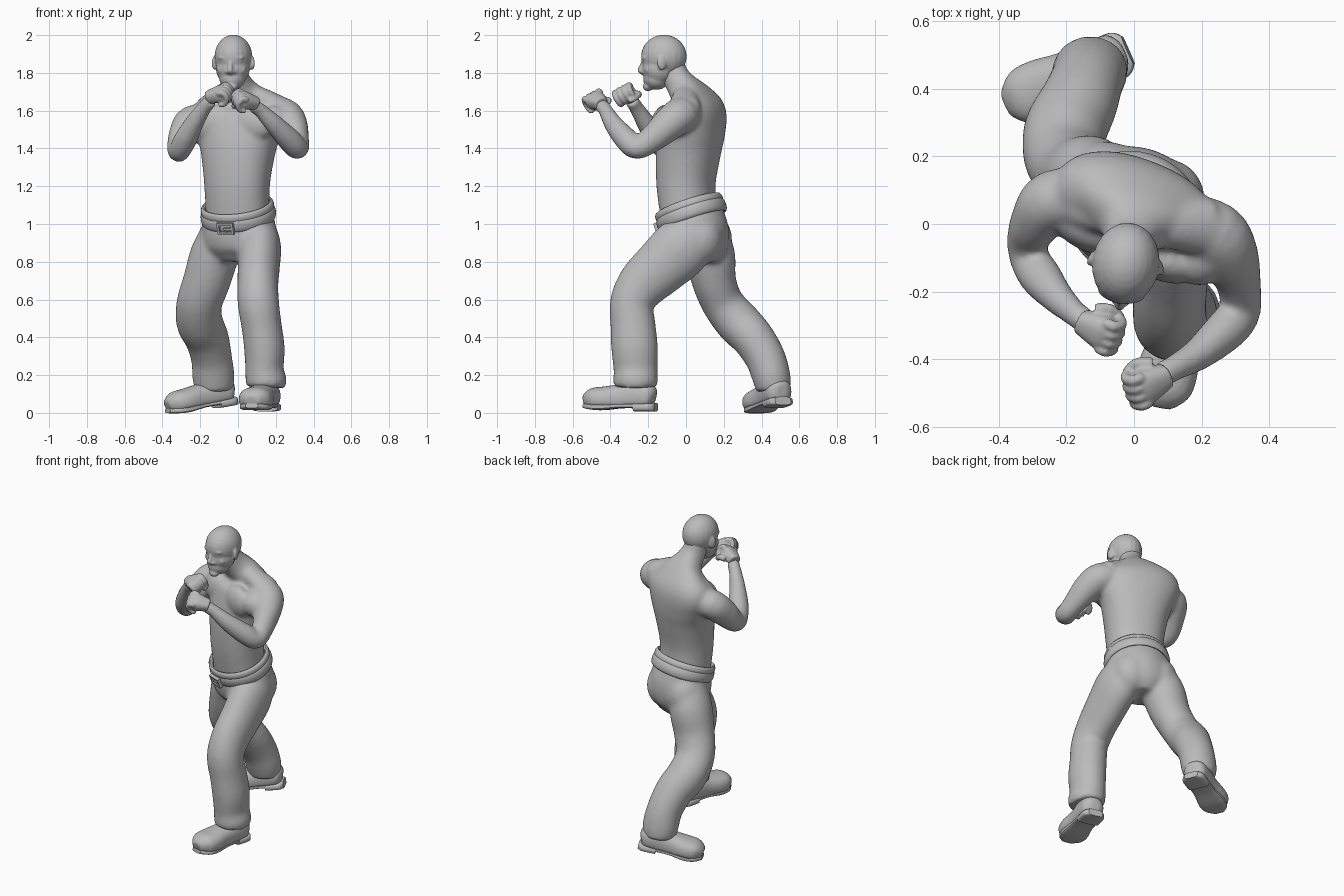
import bpy, bmesh, math
from mathutils import Vector, Matrix

cube = bpy.data.objects.get("Cube")
if cube:
    bpy.data.objects.remove(cube)

grey = bpy.data.materials.new("plain grey")
grey.use_nodes = True
grey.diffuse_color = (0.5, 0.5, 0.5, 1)
grey.node_tree.nodes["Principled BSDF"].inputs["Base Color"].default_value = (0.5, 0.5, 0.5, 1)


def turned(degrees):
    return Matrix.Rotation(math.radians(degrees), 4, 'Z')


def blend(rows, steps):
    """Catmull-Rom interpolation of section rows (x, y, z, half width, half depth)."""
    rows = [Vector(r) for r in rows]
    out = []
    for i in range(len(rows) - 1):
        a, b, c, d = rows[max(i - 1, 0)], rows[i], rows[i + 1], rows[min(i + 2, len(rows) - 1)]
        for s in range(steps):
            t = s / steps
            out.append(b + (c - a) * t / 2 + (a - b * 2.5 + c * 2 - d / 2) * t * t
                       + (b * 1.5 - a / 2 - c * 1.5 + d / 2) * t ** 3)
    return out + [rows[-1]]


def loft(bm, rows, side=(1, 0, 0), sides=24, steps=4, power=1.0):
    """Skin elliptical rings along a path and cap both ends."""
    rows = blend(rows, steps)
    points = [Vector(r[:3]) for r in rows]
    rings = []
    for i, row in enumerate(rows):
        tangent = (points[min(i + 1, len(rows) - 1)] - points[max(i - 1, 0)]).normalized()
        u = Vector(side)
        u = (u - tangent * u.dot(tangent)).normalized()
        v = tangent.cross(u)
        ring = []
        for k in range(sides):
            c, s = math.cos(math.tau * k / sides), math.sin(math.tau * k / sides)
            c, s = (math.copysign(abs(q) ** power, q) for q in (c, s))
            ring.append(bm.verts.new(points[i] + u * c * row[3] + v * s * row[4]))
        rings.append(ring)
    for low, high in zip(rings, rings[1:]):
        for k in range(sides):
            n = (k + 1) % sides
            bm.faces.new((low[k], low[n], high[n], high[k]))
    bm.faces.new(rings[0][::-1])
    bm.faces.new(rings[-1])
    return [v for ring in rings for v in ring]


def blob(bm, centre, radii, yaw=0):
    bmesh.ops.create_uvsphere(bm, u_segments=20, v_segments=14, radius=1,
                              matrix=Matrix.Translation(centre) @ turned(yaw) @ Matrix.Diagonal((*radii, 1)))


def finish(name, bm, voxel=0, smooth=0):
    bmesh.ops.recalc_face_normals(bm, faces=bm.faces)
    for f in bm.faces:
        f.smooth = True
    mesh = bpy.data.meshes.new(name)
    bm.to_mesh(mesh)
    bm.free()
    mesh.materials.append(grey)
    ob = bpy.data.objects.new(name, mesh)
    bpy.context.collection.objects.link(ob)
    if voxel:  # fuse overlapping volumes into one skin
        m = ob.modifiers.new("fuse", 'REMESH')
        m.mode, m.voxel_size, m.use_smooth_shade = 'VOXEL', voxel, True
        m = ob.modifiers.new("soften", 'SMOOTH')
        m.factor, m.iterations = 0.5, smooth
    else:
        bpy.context.view_layer.objects.active = ob
        ob.select_set(True)
        bpy.ops.object.shade_smooth_by_angle(angle=math.radians(40))
        ob.select_set(False)


TWIST = -22
across = turned(TWIST) @ Vector((1, 0, 0))

# Torso and neck
bm = bmesh.new()
loft(bm, [(0, 0.02, 1.0, .17, .14), (-.005, 0, 1.2, .174, .149), (0, .012, 1.38, .2, .163),
          (.005, .03, 1.5, .235, .162), (.005, .042, 1.6, .255, .145),
          (.005, .025, 1.67, .185, .1), (-.005, -.02, 1.73, .095, .08),
          (-.02, -.06, 1.79, .07, .072), (-.03, -.08, 1.86, .065, .07)], across, 32, power=.9)
for s in (-1, 1):  # chest muscles
    blob(bm, turned(TWIST) @ Vector((s * .11, -.07, 1.535)), (.12, .06, .1), TWIST)
blob(bm, (.2, -.09, 1.545), (.085, .095, .085), TWIST)

# Neck-to-shoulder slopes
for rows in ([(0, -.01, 1.71, .05, .05), (.11, -.005, 1.668, .06, .07), (.22, -.01, 1.612, .066, .09)],
             [(-.02, .01, 1.7, .05, .05), (-.11, .045, 1.638, .056, .07), (-.2, .08, 1.575, .062, .08)]):
    loft(bm, rows, (0, 0, 1))

# Arms from shoulder to wrist
arms = {
    "left": [(.13, .01, 1.58, .08, .085), (.235, -.03, 1.575, .096, .1), (.283, -.1, 1.52, .088, .088),
             (.31, -.18, 1.45, .072, .066), (.313, -.26, 1.402, .06, .062), (.27, -.315, 1.447, .063, .063),
             (.19, -.385, 1.53, .052, .049), (.12, -.425, 1.6, .039, .039), (.075, -.45, 1.63, .038, .04)],
    "right": [(-.13, .08, 1.55, .08, .085), (-.24, .07, 1.54, .09, .09), (-.288, .01, 1.475, .084, .077),
              (-.313, -.045, 1.41, .068, .063), (-.31, -.1, 1.388, .058, .059), (-.277, -.155, 1.45, .06, .063),
              (-.228, -.215, 1.54, .05, .05), (-.175, -.265, 1.62, .039, .039), (-.14, -.29, 1.655, .038, .04)]}
for rows in arms.values():
    loft(bm, rows, (0, 0, 1), 20)
finish("bare_upper_body", bm, .011, 12)

# Fists with curled fingers, rolled so the thumb side is higher
fists = {"left": ((.035, -.475, 1.65), (-.85, -.4, .2), -1),
         "right": ((-.095, -.315, 1.683), (.85, -.4, .2), 1)}
for which, (centre, forward, hand) in fists.items():
    f = Vector(forward).normalized()
    row = f.cross(Vector((0, 0, 1))).normalized()
    row = Matrix.Rotation(math.radians(28 * hand), 3, f) @ row
    up = row.cross(f)
    place = Matrix.Translation(centre) @ Matrix((row, f, up)).transposed().to_4x4()
    bm = bmesh.new()
    loft(bm, [(0, -.07, 0, .036, .036), (0, -.035, .005, .046, .038),
              (0, .005, .006, .055, .043), (0, .03, .004, .05, .036)], power=.8)
    for k in range(4):
        x = (k - 1.5) * .029
        reach = .042 - .004 * abs(k - 1.5)
        loft(bm, [(x, .01, .025, .016, .018), (x, reach, .028, .0165, .017), (x, reach + .014, -.005, .016, .016),
                  (x, reach - .008, -.037, .015, .015), (x, -.005, -.036, .014, .012)], sides=10, steps=3)
    t = -hand
    loft(bm, [(t * .045, -.04, -.012, .022, .022), (t * .06, -.005, -.028, .018, .018),
              (t * .04, .025, -.05, .016, .016), (t * .012, .038, -.052, .013, .013)], (0, 0, 1), 10, 3)
    bm.transform(place)
    finish(which + "_fist", bm, .006, 2)

# Head with jaw, brow, nose, lips and ears
bm = bmesh.new()
blob(bm, (0, .005, .015), (.1, .122, .115))
blob(bm, (0, -.02, -.05), (.09, .09, .09))
blob(bm, (0, -.035, -.1), (.07, .07, .062))
blob(bm, (0, -.08, -.145), (.034, .027, .024))
loft(bm, [(0, -.1, -.005, .012, .012), (0, -.113, -.035, .012, .013),
          (0, -.121, -.06, .016, .015), (0, -.102, -.072, .016, .012)], sides=12)
for s in (-1, 1):
    blob(bm, (s * .036, -.091, .008), (.036, .018, .012), s * 14)
    blob(bm, (s * .034, -.09, -.02), (.018, .012, .009), s * 14)
    blob(bm, (s * .019, -.104, -.066), (.012, .014, .011))
    blob(bm, (s * .05, -.066, -.055), (.028, .025, .024))
    blob(bm, (s * .1, .008, -.02), (.012, .026, .038), s * 22)
for z, size in ((-.1, .032), (-.115, .028)):
    blob(bm, (0, -.09, z), (size, .016, .0085))
bm.transform(Matrix.Translation((-.025, -.122, 1.872)) @ turned(-8))
finish("head", bm, .0065, 4)

# Trousers: hips, seat and legs
bm = bmesh.new()
loft(bm, [(0, .06, .8, .1, .11), (0, .06, .87, .185, .165), (.005, .045, .96, .199, .18),
          (0, .035, 1.03, .192, .168), (0, .02, 1.08, .178, .15)], across, 32)
for x, y in ((-.08, .125), (.09, .075)):
    blob(bm, (x, y, .92), (.12, .12, .14), TWIST)
legs = {
    "left": [(.1, .05, .97, .1, .12), (.112, -.02, .88, .116, .16), (.11, -.13, .775, .112, .15),
             (.105, -.23, .68, .109, .135), (.108, -.287, .58, .11, .117), (.125, -.28, .46, .107, .12),
             (.14, -.272, .34, .108, .124), (.14, -.267, .23, .102, .117), (.148, -.267, .17, .11, .119),
             (.148, -.267, .135, .102, .114)],
    "right": [(-.09, .08, .97, .1, .12), (-.125, .125, .84, .128, .135), (-.165, .148, .7, .126, .118),
              (-.205, .195, .58, .121, .112), (-.203, .275, .48, .124, .12), (-.165, .355, .395, .117, .113),
              (-.14, .42, .29, .109, .107), (-.13, .452, .19, .112, .102), (-.128, .464, .12, .102, .092)]}
for rows in legs.values():
    loft(bm, rows, sides=24)
finish("trousers", bm, .012, 14)

# Belt and buckle on a plane that dips to the front
belt_place = (Matrix.Translation((0, .025, 1.06)) @ turned(TWIST)
              @ Matrix.Rotation(math.radians(20), 4, 'X'))


def hoop(name, width, depth, drop, thick, tall):
    bm = bmesh.new()
    rings = []
    count, corners = 48, 12
    for i in range(count):
        a = math.tau * i / count
        out = Vector((math.cos(a), math.sin(a), 0))
        rings.append([bm.verts.new(Vector((out.x * width, out.y * depth, drop)) + out * thick * math.cos(b)
                                   + Vector((0, 0, tall * math.sin(b))))
                      for b in (math.tau * k / corners for k in range(corners))])
    for i in range(count):
        p, q = rings[i], rings[(i + 1) % count]
        for k in range(corners):
            n = (k + 1) % corners
            bm.faces.new((p[k], q[k], q[n], p[n]))
    bm.transform(belt_place)
    finish(name, bm)


hoop("waistband", .183, .172, .026, .014, .026)
hoop("belt", .188, .177, -.014, .014, .036)
bm = bmesh.new()
for x, z, w, h in ((0, .026, .09, .012), (0, -.026, .09, .012), (-.04, 0, .012, .06), (.04, 0, .012, .06), (.015, 0, .05, .01)):
    bmesh.ops.create_cube(bm, size=1, matrix=Matrix.Translation((x, -.193, z - .02))
                          @ Matrix.Diagonal((w, .022, h, 1)))
bm.transform(belt_place)
finish("belt_buckle", bm)

# Shoes: rounded upper over a flat sole with a heel block
shoes = {"left": ((.153, -.217, .02), -14, 0), "right": ((-.07, .49, .045), -66, 9)}
for which, (heel, yaw, pitch) in shoes.items():
    place = (Matrix.Translation(heel) @ turned(yaw) @ Matrix.Rotation(math.radians(pitch), 4, 'X'))
    bm = bmesh.new()
    verts = loft(bm, [(0, .055, .06, .03, .04), (0, .03, .065, .067, .065), (0, -.04, .07, .075, .082),
                      (0, -.13, .06, .077, .073), (0, -.22, .052, .09, .068), (0, -.285, .05, .082, .061),
                      (0, -.33, .04, .04, .033)], power=.85)
    verts += loft(bm, [(0, -.03, .08, .068, .07), (0, -.04, .15, .065, .065)])
    for v in verts:
        v.co.z = max(v.co.z, .018)
    bm.transform(place)
    finish(which + "_shoe", bm, .01, 3)
    bm = bmesh.new()
    for rows in ([(0, .06, .01, .045, .022), (0, .03, .01, .07, .022), (0, -.05, .01, .07, .022)],
                 [(0, -.04, .018, .068, .014), (0, -.13, .018, .07, .014), (0, -.23, .012, .083, .018),
                  (0, -.29, .014, .073, .016), (0, -.332, .018, .035, .012)]):
        loft(bm, rows, power=.5)
    bm.transform(place)
    finish(which + "_sole", bm)
